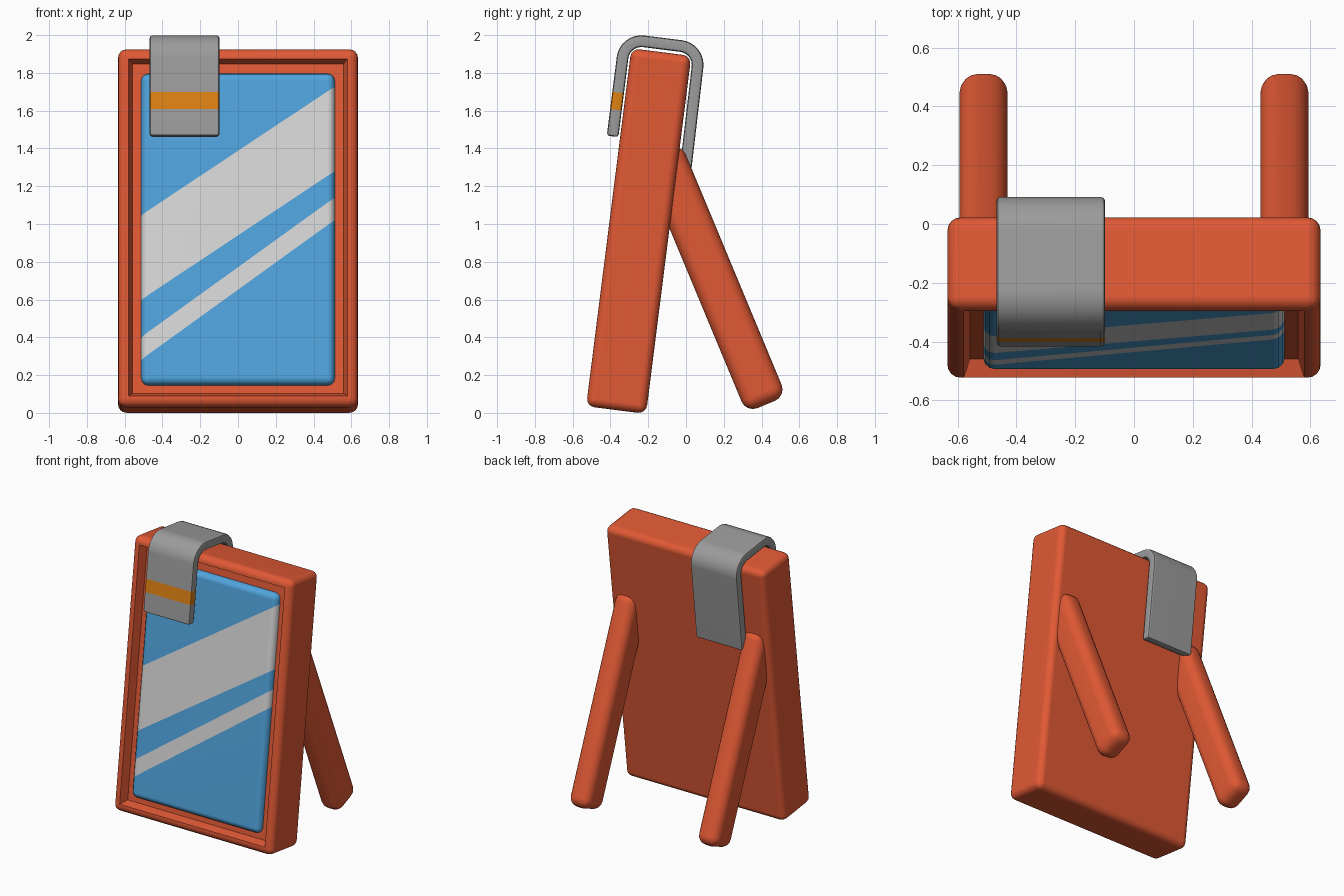
import bpy, bmesh, math
from mathutils import Matrix, Vector

old = bpy.data.objects.get("Cube")
if old:
    bpy.data.objects.remove(old, do_unlink=True)


def material(name, rgb):
    m = bpy.data.materials.new(name)
    m.use_nodes = True
    m.diffuse_color = (*rgb, 1)
    m.node_tree.nodes["Principled BSDF"].inputs["Base Color"].default_value = (*rgb, 1)
    return m


RED = material("red_plastic", (0.75, 0.1, 0.035))
BLUE = material("glass_blue", (0.08, 0.37, 0.72))
PALE = material("glare_white", (0.68, 0.68, 0.68))
GREY = material("clip_grey", (0.33, 0.33, 0.33))
ORANGE = material("band_orange", (0.73, 0.22, 0.006))

# The board and everything on it leans back
LEAN = Matrix.Translation((0, -0.37, 0.015)) @ Matrix.Rotation(math.radians(-7.2), 4, 'X')


def box(lo, hi):
    bm = bmesh.new()
    bmesh.ops.create_cube(bm, size=1)
    lo, hi = Vector(lo), Vector(hi)
    for v in bm.verts:
        v.co = Vector((v.co[i] + 0.5) * (hi[i] - lo[i]) + lo[i] for i in range(3))
    return bm


def cut(bm, point, normal):
    bmesh.ops.bisect_plane(bm, geom=bm.verts[:] + bm.edges[:] + bm.faces[:],
                           plane_co=point, plane_no=normal)


def finish(name, bm, mats, matrix, bevel=0, segments=3, thickness=0):
    bmesh.ops.recalc_face_normals(bm, faces=bm.faces[:])
    me = bpy.data.meshes.new(name)
    bm.to_mesh(me)
    bm.free()
    for m in mats:
        me.materials.append(m)
    ob = bpy.data.objects.new(name, me)
    bpy.context.collection.objects.link(ob)
    ob.matrix_world = matrix
    bpy.ops.object.select_all(action='DESELECT')
    ob.select_set(True)
    bpy.context.view_layer.objects.active = ob
    if thickness:
        s = ob.modifiers.new("thickness", 'SOLIDIFY')
        s.thickness, s.offset = thickness, 0
        bpy.ops.object.modifier_apply(modifier=s.name)
    if bevel:
        b = ob.modifiers.new("round", 'BEVEL')
        b.width, b.segments = bevel, segments
        b.limit_method, b.angle_limit = 'ANGLE', math.radians(40)
        bpy.ops.object.modifier_apply(modifier=b.name)
    bpy.ops.object.shade_smooth_by_angle(angle=math.radians(35))
    w = ob.modifiers.new("flat_faces", 'WEIGHTED_NORMAL')
    w.keep_sharp = True
    return ob


# Frame: rounded slab with a sloped recess in the front
bm = box((-0.635, -0.16, 0), (0.635, 0.16, 1.91))
bmesh.ops.bevel(bm, geom=bm.edges[:], offset=0.045, segments=4, profile=0.5, affect='EDGES')
bm.normal_update()
front = min(bm.faces, key=lambda f: f.calc_center_median().y)
bmesh.ops.inset_region(bm, faces=[front], thickness=0.015)
bmesh.ops.inset_region(bm, faces=[front], thickness=0.03, depth=-0.06)
finish("frame", bm, [RED], LEAN)

# Glass panel with two slanted glare stripes cut into it
stripes = [(0.67, 0.914, 1.365), (0.727, 0.624, 0.744)]
bm = box((-0.513, -0.145, 0.118), (0.513, -0.05, 1.782))
for slope, low, high in stripes:
    for z in (low, high):
        cut(bm, (0, 0, z), (-slope, 0, 1))
for f in bm.faces:
    c = f.calc_center_median()
    f.material_index = int(any(low < c.z - slope * c.x < high for slope, low, high in stripes)
                           and abs(f.normal.z) < 0.9)
finish("glass_panel", bm, [BLUE, PALE], LEAN, bevel=0.04)

# Clip: a ribbon bent over the top edge, with a coloured band on its front
RADIUS, TOP, SIDE = 0.1, 1.955, 0.2
path = [(-SIDE, 1.435)]
for side, start in ((-1, 180), (1, 90)):
    for i in range(9):
        a = math.radians(start - i * 90 / 8)
        path.append((side * (SIDE - RADIUS) + RADIUS * math.cos(a),
                     TOP - RADIUS + RADIUS * math.sin(a)))
path.append((SIDE + 0.005, 1.31))
bm = bmesh.new()
rows = [[bm.verts.new((x, y, z)) for x in (-0.468, -0.098)] for y, z in path]
for a, b in zip(rows, rows[1:]):
    bm.faces.new((a[0], a[1], b[1], b[0]))
BAND = (1.577, 1.669)
for z in BAND:
    cut(bm, (0, 0, z), (0, 0, 1))
for f in bm.faces:
    c = f.calc_center_median()
    f.material_index = int(c.y < 0 and BAND[0] < c.z < BAND[1])
finish("clip", bm, [GREY, ORANGE], LEAN, bevel=0.015, segments=2, thickness=0.062)

# Two rounded back legs, sunk into the frame
for name, side in (("left_leg", 1), ("right_leg", -1)):
    bm = box((-0.082, -0.115, -0.726), (0.082, 0.115, 0.726))
    place = (Matrix.Translation((side * 0.512, 0.146, 0.715))
             @ Matrix.Rotation(math.radians(22.6), 4, 'X'))
    finish(name, bm, [RED], place, bevel=0.065, segments=4)
